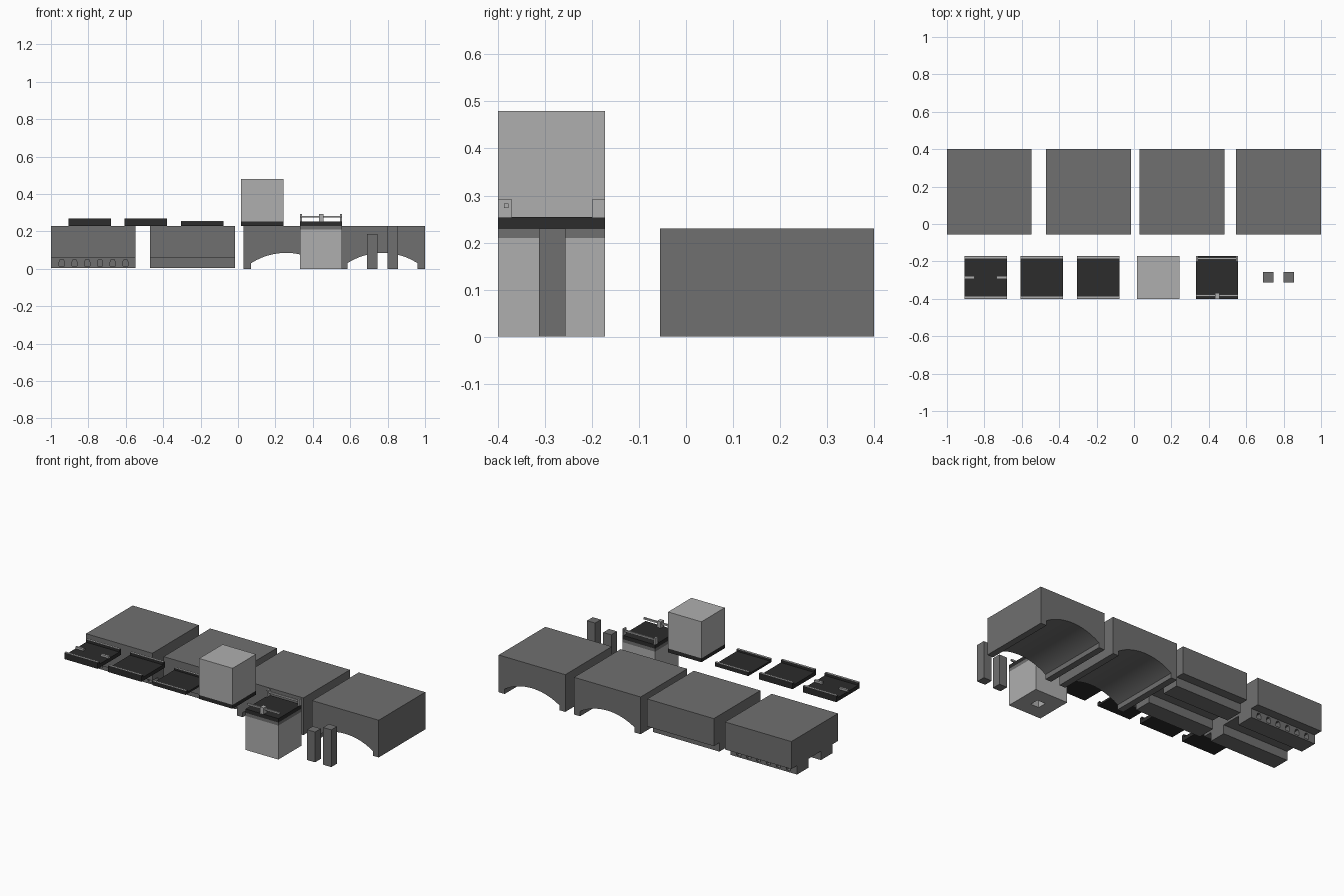
import bpy, bmesh, math
from mathutils import Vector

if "Cube" in bpy.data.objects:
    bpy.data.objects.remove(bpy.data.objects["Cube"])


def material(name, v):
    m = bpy.data.materials.new(name)
    m.diffuse_color = (v, v, v, 1)
    m.use_nodes = True
    m.node_tree.nodes["Principled BSDF"].inputs["Base Color"].default_value = m.diffuse_color
    return m


STONE = material("mid_grey", 0.16)
LIGHT = material("light_grey", 0.43)
DARK = material("near_black", 0.025)


def prism(name, pts, a, b, axis, mat):
    """Extrude a profile from a to b; axis 'y' takes (x, z), axis 'x' takes (y, z)."""
    place = (lambda u, v, w: (u, w, v)) if axis == 'y' else (lambda u, v, w: (w, u, v))
    bm = bmesh.new()
    face = bm.faces.new([bm.verts.new(place(u, v, a)) for u, v in pts])
    ext = bmesh.ops.extrude_face_region(bm, geom=[face])
    verts = [g for g in ext["geom"] if isinstance(g, bmesh.types.BMVert)]
    d = Vector((0, b - a, 0)) if axis == 'y' else Vector((b - a, 0, 0))
    bmesh.ops.translate(bm, verts=verts, vec=d)
    bmesh.ops.recalc_face_normals(bm, faces=bm.faces)
    me = bpy.data.meshes.new(name)
    bm.to_mesh(me)
    bm.free()
    ob = bpy.data.objects.new(name, me)
    bpy.context.collection.objects.link(ob)
    me.materials.append(mat)
    return ob


def box(name, x0, x1, y0, y1, z0, z1, mat):
    return prism(name, [(x0, z0), (x1, z0), (x1, z1), (x0, z1)], y0, y1, 'y', mat)


def cut(ob, cutter):
    mod = ob.modifiers.new("cut", 'BOOLEAN')
    mod.operation, mod.solver, mod.object = 'DIFFERENCE', 'EXACT', cutter
    bpy.context.view_layer.objects.active = ob
    bpy.ops.object.modifier_apply(modifier=mod.name)
    bpy.data.objects.remove(cutter)


def smooth(ob):
    bpy.ops.object.select_all(action='DESELECT')
    ob.select_set(True)
    bpy.context.view_layer.objects.active = ob
    bpy.ops.object.shade_smooth_by_angle(angle=math.radians(25))


# Big blocks in the back row
Y0, Y1, TOP = -0.055, 0.40, 0.23
YC, HALF = (Y0 + Y1) / 2, (Y1 - Y0) / 2

# Blocks on two rails, stepped in at the sides with a channel between
half = [(HALF, TOP), (HALF, 0.06), (0.172, 0.06), (0.172, 0.005), (0.062, 0.005), (0.062, 0.06)]
rail_profile = [(YC + u, v) for u, v in half] + [(YC - u, v) for u, v in reversed(half)]
notched = prism("notched_rail_block", rail_profile, -1.0, -0.547, 'x', STONE)
prism("plain_rail_block", rail_profile, -0.47, -0.015, 'x', STONE)

# Row of notches in the outer side of each rail
for i in range(6):
    x = -0.942 + i * 0.068
    house = [(x - 0.014, 0.015), (x + 0.014, 0.015), (x + 0.014, 0.035),
             (x + 0.008, 0.05), (x - 0.008, 0.05), (x - 0.014, 0.035)]
    for s in (-1, 1):
        ya, yb = sorted((YC + s * 0.14, YC + s * 0.19))
        cut(notched, prism("notch_cutter", house, ya, yb, 'y', STONE))

# Arched blocks
for name, x0, x1 in (("arch_block_inner", 0.03, 0.485), ("arch_block_outer", 0.545, 1.0)):
    xc, hw, spring, rise = (x0 + x1) / 2, 0.187, 0.03, 0.055
    r = (hw * hw + rise * rise) / (2 * rise)
    a = math.asin(hw / r)
    arc = []
    for i in range(25):
        t = a - 2 * a * i / 24
        arc.append((xc + r * math.sin(t), spring + rise - r + r * math.cos(t)))
    pts = [(x0, TOP), (x1, TOP), (x1, 0), (xc + hw, 0)] + arc + [(xc - hw, 0), (x0, 0)]
    smooth(prism(name, pts, Y0, Y1, 'y', STONE))

# Flat tiles with raised edges and grey trim
F0, F1 = -0.40, -0.172
for n, x0, floor, rim in (("a", -0.907, 0.253, 0.268), ("b", -0.608, 0.253, 0.268), ("c", -0.305, 0.242, 0.253)):
    x1, e = x0 + 0.228, 0.016
    prof = [(F0, 0.23), (F1, 0.23), (F1, rim), (F1 - e, rim), (F1 - e, floor),
            (F0 + e, floor), (F0 + e, rim), (F0, rim)]
    prism("tile_" + n, prof, x0, x1, 'x', DARK)
    for side, y in (("front", F0), ("back", F1 - e)):
        box(f"tile_{n}_{side}_trim", x0, x1, y + 0.001, y + e - 0.001, rim, rim + 0.002, LIGHT)

# Short centre bars on the first tile
for side, x in (("left", -0.907), ("right", -0.734)):
    box(f"tile_{side}_bar", x, x + 0.055, -0.293, -0.279, 0.253, 0.265, LIGHT)

# Tall box on a dark base
box("box_base", 0.015, 0.243, F0, F1, 0.23, 0.254, DARK)
box("tall_box", 0.015, 0.243, F0, F1, 0.254, 0.48, LIGHT)

# Pedestal with a socket underneath, collar and dark top
X0, X1, XC = 0.332, 0.556, 0.444
pedestal = box("pedestal", X0, X1, F0, F1, 0.0, 0.21, LIGHT)
cut(pedestal, box("socket_cutter", XC - 0.028, XC + 0.028, -0.314, -0.258, -0.05, 0.10, LIGHT))
box("pedestal_collar", X0, X1, F0, F1, 0.21, 0.229, STONE)
box("pedestal_top", X0, X1, F0, F1, 0.229, 0.253, DARK)

# Front bar through a centre block, back bar between two end brackets
box("front_bar", X0, X1, -0.387, -0.377, 0.273, 0.283, LIGHT)
box("front_bar_block", XC - 0.012, XC + 0.012, F0, -0.37, 0.253, 0.292, LIGHT)
box("back_bar", X0, X1, -0.190, -0.180, 0.273, 0.283, LIGHT)
for side, x in (("left", X0), ("right", X1 - 0.01)):
    box(f"back_bar_{side}_bracket", x, x + 0.01, -0.20, F1, 0.253, 0.292, LIGHT)

# Loose posts
box("short_post", 0.69, 0.745, -0.312, -0.256, 0, 0.187, STONE)
box("long_post", 0.80, 0.856, -0.312, -0.256, 0, 0.23, STONE)
